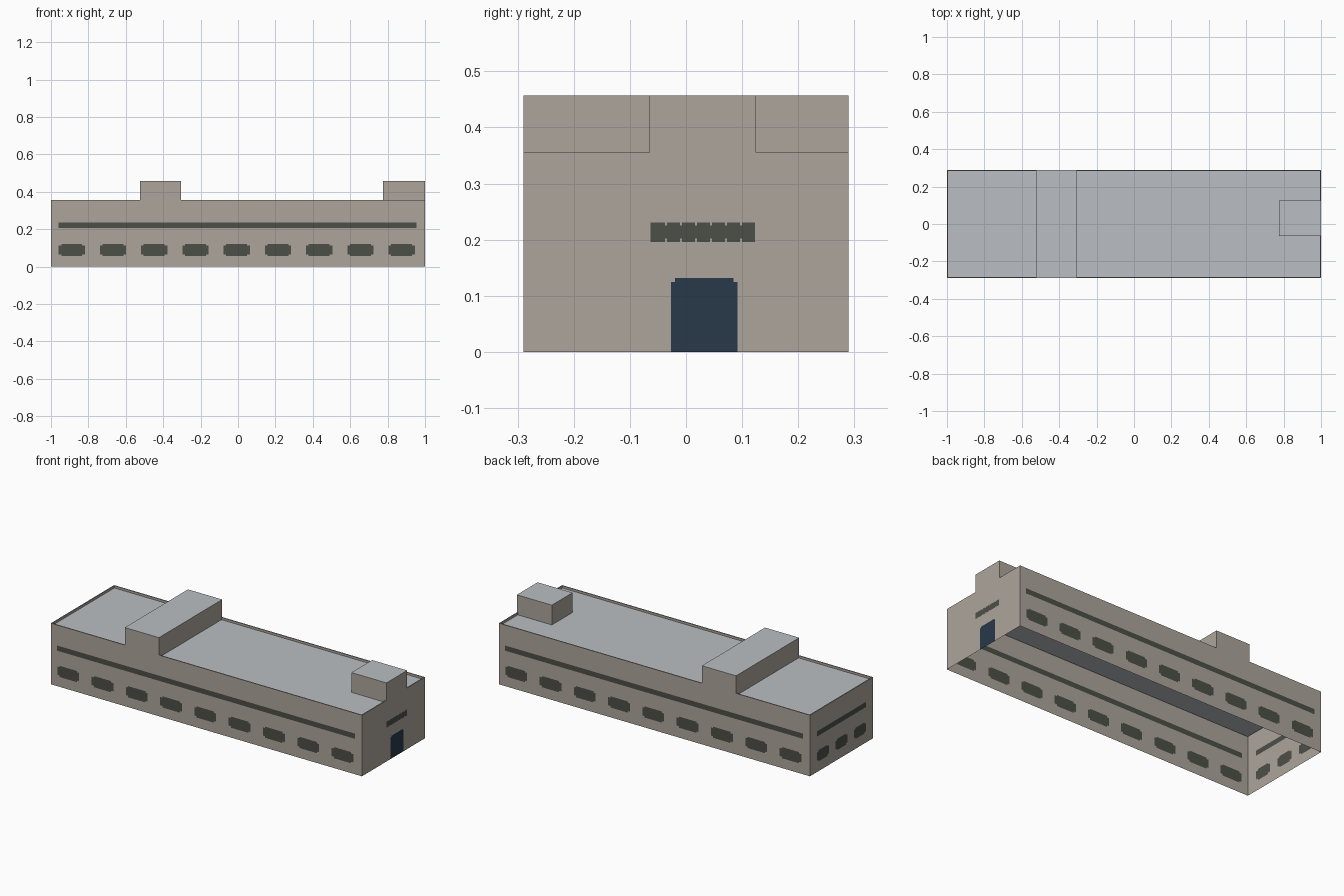
import bpy, bmesh
from mathutils import Matrix
from math import radians

if "Cube" in bpy.data.objects:
    bpy.data.objects.remove(bpy.data.objects["Cube"])

HX, HY = 1.0, 0.29            # half length, half width
WALL_Z, ROOF_Z, TOP_Z = 0.355, 0.342, 0.457
LIP = 0.006


def material(name, rgb):
    m = bpy.data.materials.new(name)
    m.diffuse_color = (*rgb, 1)
    m.use_nodes = True
    m.node_tree.nodes["Principled BSDF"].inputs["Base Color"].default_value = m.diffuse_color
    return m


MATS = [material("beige_wall", (0.42, 0.375, 0.335)),
        material("grey_roof", (0.49, 0.52, 0.546)),
        material("dark_window", (0.073, 0.078, 0.063)),
        material("navy_door", (0.021, 0.041, 0.068))]
WALL, ROOF, WINDOW, DOOR = range(4)


def make_object(name, quads):
    """quads: list of (four points, material number)"""
    bm = bmesh.new()
    for pts, mat in quads:
        bm.faces.new([bm.verts.new(p) for p in pts]).material_index = mat
    bmesh.ops.remove_doubles(bm, verts=bm.verts[:], dist=1e-5)
    me = bpy.data.meshes.new(name)
    bm.to_mesh(me)
    bm.free()
    for m in MATS:
        me.materials.append(m)
    ob = bpy.data.objects.new(name, me)
    bpy.context.collection.objects.link(ob)
    return ob


def wall(name, angle, half, dist, patches, bump=None):
    """Single-sheet wall cut into cells; later patches paint over earlier ones."""
    us = {-half, half}
    zs = {0, WALL_Z}
    if bump:
        us |= set(bump)
        zs.add(TOP_Z)
    for u0, u1, z0, z1, _ in patches:
        us |= {u0, u1}
        zs |= {z0, z1}
    us = sorted({round(u, 4) for u in us})
    zs = sorted({round(z, 4) for z in zs})
    quads = []
    for a, b in zip(us, us[1:]):
        for c, d in zip(zs, zs[1:]):
            u, z = (a + b) / 2, (c + d) / 2
            if z > WALL_Z and not bump[0] < u < bump[1]:
                continue
            mat = WALL
            for u0, u1, z0, z1, m in patches:
                if u0 < u < u1 and z0 < z < z1:
                    mat = m
            quads.append(([(a, -dist, c), (b, -dist, c), (b, -dist, d), (a, -dist, d)], mat))
    ob = make_object(name, quads)
    ob.data.transform(Matrix.Rotation(radians(angle), 4, 'Z'))


def window(u, w):
    """Window with clipped corners"""
    return [(u - w, u + w, 0.066, 0.114, WINDOW),
            (u - w + 0.014, u + w - 0.014, 0.057, 0.122, WINDOW)]


# Long walls: nine windows and a ribbon window
long_side = [(-0.96, 0.955, 0.206, 0.236, WINDOW)]
for i in range(9):
    long_side += window(-0.889 + 0.2205 * i, 0.07)
wall("front_wall", 0, HX, HY, long_side, (-0.525, -0.305))
wall("back_wall", 180, HX, HY, long_side, (0.305, 0.525))

# Left end: three windows and a ribbon window
left_side = [(-0.226, 0.226, 0.206, 0.236, WINDOW)]
for u in (-0.17, 0, 0.17):
    left_side += window(u, 0.054)
wall("left_wall", 270, HY, HX, left_side)

# Right end: door and a notched ribbon window
right_side = [(-0.027, 0.092, 0, 0.125, DOOR), (-0.02, 0.085, 0.125, 0.132, DOOR),
              (-0.063, 0.123, 0.196, 0.231, WINDOW)]
for i in range(6):
    n = -0.037 + 0.0267 * i
    right_side += [(n, n + 0.003, 0.196, 0.202, WALL), (n, n + 0.003, 0.225, 0.231, WALL)]
wall("right_wall", 90, HY, HX, right_side, (-0.065, 0.125))


# Flat roof sunk behind a thin parapet lip
def ring(inset, z):
    x, y = HX - inset, HY - inset
    return [(-x, -y, z), (x, -y, z), (x, y, z), (-x, y, z)]


rings = [ring(0, WALL_Z), ring(LIP, WALL_Z), ring(LIP, ROOF_Z)]
roof = [(rings[2], ROOF)]
for lo, hi in zip(rings, rings[1:]):
    for i in range(4):
        j = (i + 1) % 4
        roof.append(([lo[i], lo[j], hi[j], hi[i]], WALL))
make_object("roof_and_parapet", roof)


# Roof housings: walls flush with the building come from the wall bumps
def housing(name, x0, x1, y0, y1, open_sides):
    sides = {"front": ((x0, y0), (x1, y0)), "right": ((x1, y0), (x1, y1)),
             "back": ((x1, y1), (x0, y1)), "left": ((x0, y1), (x0, y0))}
    quads = [([(x0, y0, TOP_Z), (x1, y0, TOP_Z), (x1, y1, TOP_Z), (x0, y1, TOP_Z)], ROOF)]
    for side, (p, q) in sides.items():
        if side not in open_sides:
            quads.append(([(*p, ROOF_Z), (*q, ROOF_Z), (*q, TOP_Z), (*p, TOP_Z)], WALL))
    make_object(name, quads)


housing("cross_housing", -0.525, -0.305, -HY, HY, ("front", "back"))
housing("end_housing", 0.775, HX, -0.065, 0.125, ("right",))
